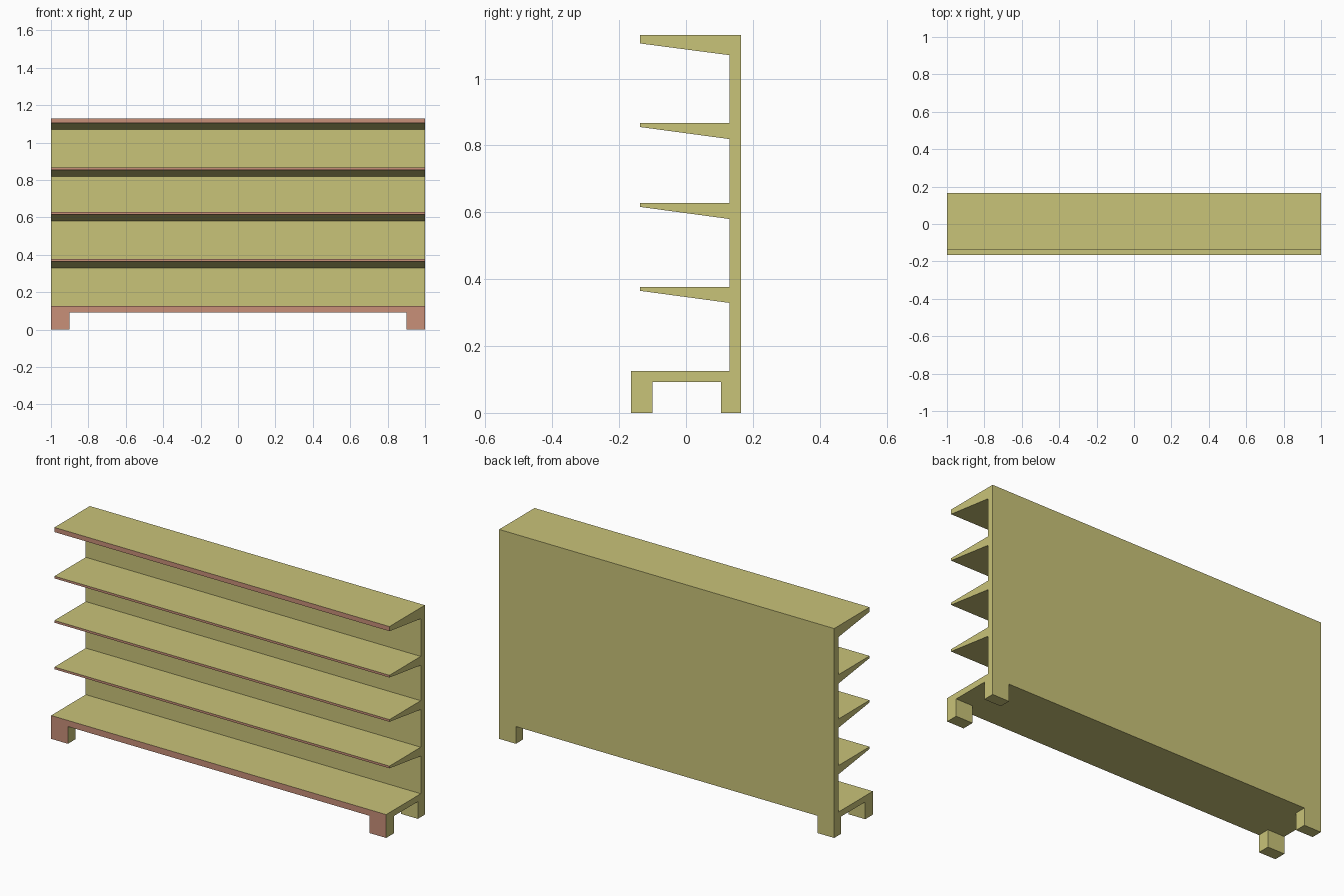
import bpy, bmesh

cube = bpy.data.objects.get("Cube")
if cube:
    bpy.data.objects.remove(cube, do_unlink=True)


def make_material(name, colour):
    mat = bpy.data.materials.new(name)
    mat.use_nodes = True
    mat.diffuse_color = colour
    mat.node_tree.nodes["Principled BSDF"].inputs["Base Color"].default_value = colour
    return mat


OLIVE = make_material("olive_yellow", (0.584, 0.546, 0.19, 1))
CORAL = make_material("coral_edge", (0.578, 0.279, 0.19, 1))


def extrude_profile(name, profile, x0, x1, coral_front=False):
    """Extrude a (y, z) outline along x; faces looking forward may be coral."""
    bm = bmesh.new()
    outline = bm.faces.new([bm.verts.new((x0, y, z)) for y, z in profile])
    result = bmesh.ops.extrude_face_region(bm, geom=[outline])
    moved = [v for v in result["geom"] if isinstance(v, bmesh.types.BMVert)]
    bmesh.ops.translate(bm, verts=moved, vec=(x1 - x0, 0, 0))
    bmesh.ops.recalc_face_normals(bm, faces=bm.faces)
    for face in bm.faces:
        face.material_index = int(coral_front and face.normal.y < -0.9)
    mesh = bpy.data.meshes.new(name)
    bm.to_mesh(mesh)
    bm.free()
    mesh.materials.append(OLIVE)
    mesh.materials.append(CORAL)
    obj = bpy.data.objects.new(name, mesh)
    bpy.context.collection.objects.link(obj)
    return obj


def rect(y0, y1, z0, z1):
    return [(y0, z0), (y1, z0), (y1, z1), (y0, z1)]


BACK, FRONT = 0.165, -0.165
PANEL_FRONT, SHELF_FRONT = 0.13, -0.137
BASE_BOTTOM, BASE_TOP, TOP = 0.093, 0.126, 1.13

# Upright back panel and base deck
extrude_profile("back_panel", rect(PANEL_FRONT, BACK, BASE_BOTTOM, TOP), -1, 1)
extrude_profile("base_deck", rect(FRONT, PANEL_FRONT, BASE_BOTTOM, BASE_TOP), -1, 1, True)

# Tapered shelves: top height, lip thickness, root thickness
shelves = {
    "lower_shelf": (0.377, 0.012, 0.048),
    "middle_shelf": (0.628, 0.012, 0.048),
    "upper_shelf": (0.867, 0.012, 0.048),
    "top_shelf": (TOP, 0.025, 0.06),
}
for name, (top, lip, root) in shelves.items():
    profile = [(SHELF_FRONT, top), (SHELF_FRONT, top - lip),
               (PANEL_FRONT, top - root), (PANEL_FRONT, top)]
    extrude_profile(name, profile, -1, 1, True)

# Four corner legs
for side, x0, x1 in (("right", -1, -0.9), ("left", 0.9, 1)):
    extrude_profile(f"front_{side}_leg", rect(FRONT, -0.1, 0, BASE_BOTTOM), x0, x1, True)
    extrude_profile(f"back_{side}_leg", rect(0.105, BACK, 0, BASE_BOTTOM), x0, x1)
